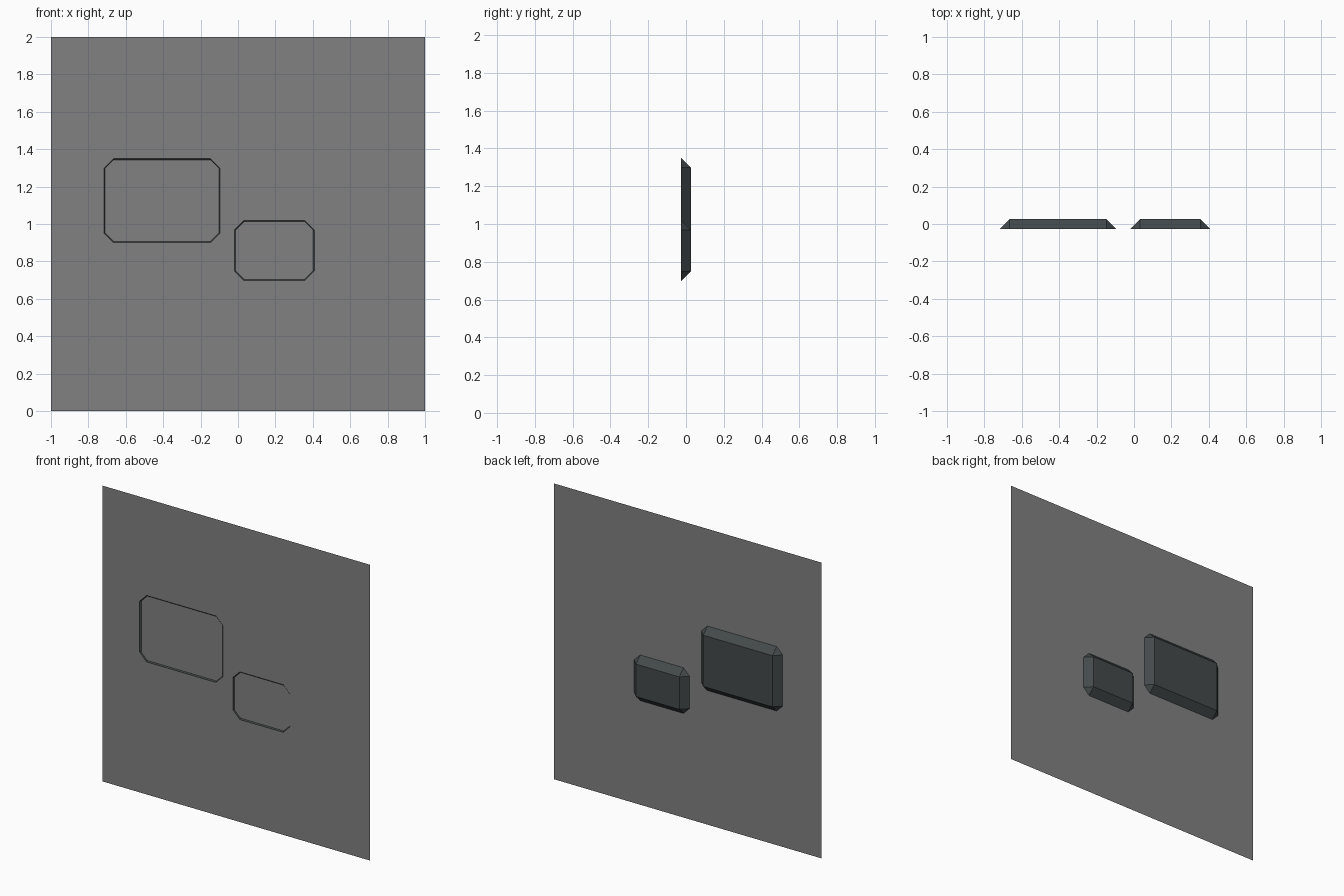
import bpy
import bmesh
from mathutils import Vector

default_cube = bpy.data.objects.get("Cube")
if default_cube:
    bpy.data.objects.remove(default_cube, do_unlink=True)


def make_material(name, color):
    mat = bpy.data.materials.new(name)
    mat.use_nodes = True
    mat.diffuse_color = (*color, 1)
    mat.node_tree.nodes["Principled BSDF"].inputs["Base Color"].default_value = (*color, 1)
    return mat


def finish(name, bm, mat):
    mesh = bpy.data.meshes.new(name)
    bm.to_mesh(mesh)
    bm.free()
    mesh.materials.append(mat)
    obj = bpy.data.objects.new(name, mesh)
    bpy.context.collection.objects.link(obj)
    return obj


wall_grey = make_material("wall grey", (0.216, 0.22, 0.216))
dark_slate = make_material("dark slate", (0.057, 0.067, 0.070))

PANEL_Y = -0.019
BACK_Y = 0.026
BEVEL = 0.052


# Flat sheet standing upright
bm = bmesh.new()
corners = [(-1, 0), (1, 0), (1, 2), (-1, 2)]
bm.faces.new([bm.verts.new((x, PANEL_Y, z)) for x, z in corners])
finish("wall_panel", bm, wall_grey)


# Back half of a bevelled box, open at the front, its rim just past the sheet
def tray(name, x0, x1, z0, z1):
    depth = 0.3
    size = Vector((x1 - x0, depth, z1 - z0))
    center = Vector(((x0 + x1) / 2, BACK_Y - depth / 2, (z0 + z1) / 2))
    bm = bmesh.new()
    bmesh.ops.create_cube(bm, size=1)
    for v in bm.verts:
        v.co = v.co * size + center
    bmesh.ops.bevel(bm, geom=bm.edges[:], offset=BEVEL, segments=1,
                    profile=0.5, affect='EDGES')
    front = [v for v in bm.verts if v.co.y < BACK_Y - BEVEL - 0.01]
    bmesh.ops.delete(bm, geom=front, context='VERTS')
    finish(name, bm, dark_slate)


tray("large_recessed_tray", -0.717, -0.095, 0.90, 1.35)
tray("small_recessed_tray", -0.02, 0.408, 0.697, 1.02)
